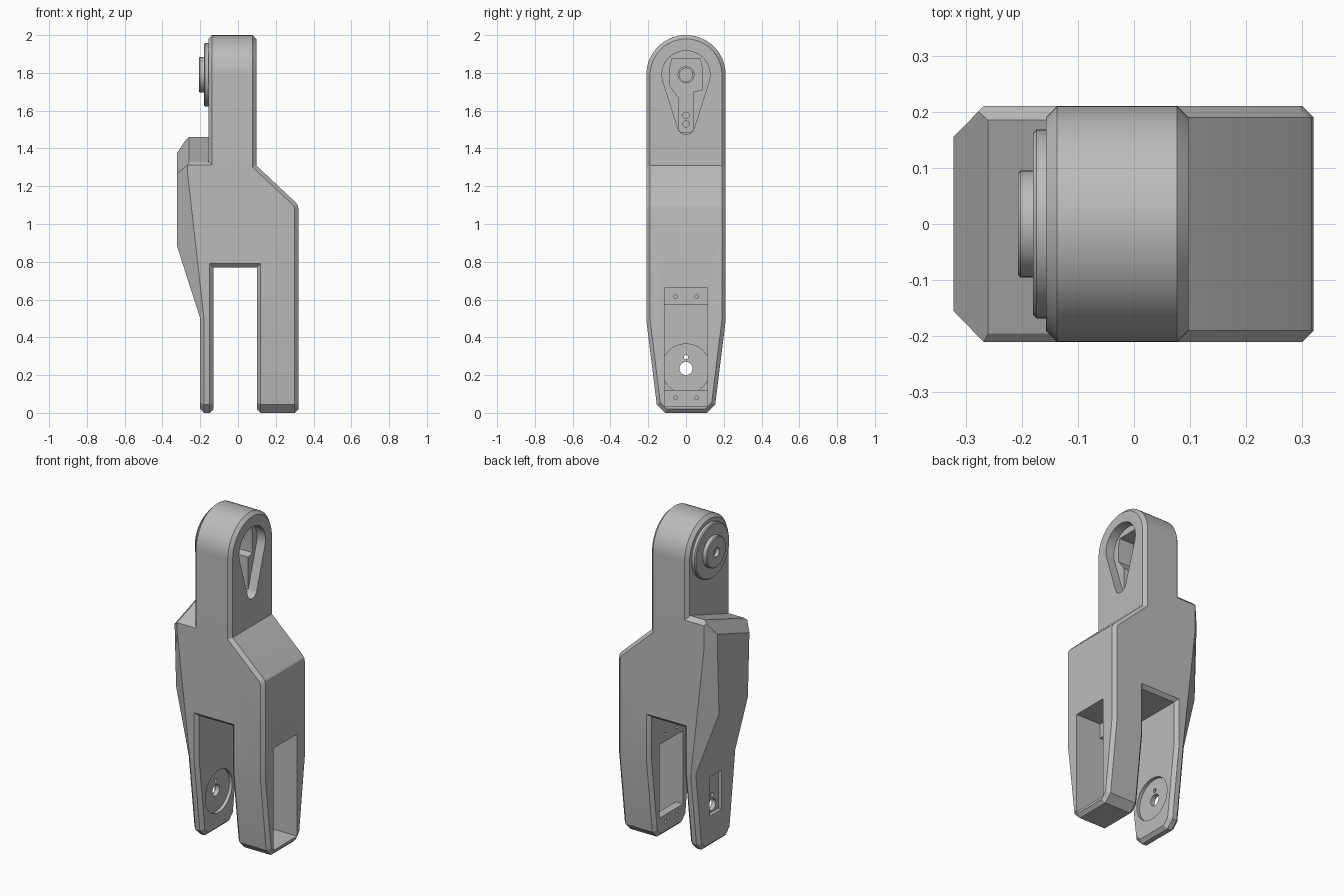
import bpy, bmesh, math
from mathutils import Vector

if "Cube" in bpy.data.objects:
    bpy.data.objects.remove(bpy.data.objects["Cube"])

grey = bpy.data.materials.new("machined_grey")
grey.diffuse_color = (0.5, 0.5, 0.5, 1)
grey.use_nodes = True
grey.node_tree.nodes["Principled BSDF"].inputs["Base Color"].default_value = grey.diffuse_color


def make(name, bm):
    bmesh.ops.recalc_face_normals(bm, faces=bm.faces[:])
    me = bpy.data.meshes.new(name)
    bm.to_mesh(me)
    bm.free()
    me.materials.append(grey)
    ob = bpy.data.objects.new(name, me)
    bpy.context.collection.objects.link(ob)
    return ob


def loft(name, rings):
    """Closed solid through rings of equal point count."""
    bm = bmesh.new()
    vs = [[bm.verts.new(p) for p in r] for r in rings]
    n = len(vs[0])
    for a, b in zip(vs, vs[1:]):
        for i in range(n):
            j = (i + 1) % n
            bm.faces.new((a[i], a[j], b[j], b[i]))
    bm.faces.new(vs[0])
    bm.faces.new(vs[-1][::-1])
    return make(name, bm)


def prism_x(name, pts, a, b):
    return loft(name, [[(x, y, z) for y, z in pts] for x in (a, b)])


def prism_y(name, pts, a, b):
    return loft(name, [[(x, y, z) for x, z in pts] for y in (a, b)])


def arc(cy, cz, r, a0, a1, n):
    return [(cy + r * math.cos(math.radians(a0 + (a1 - a0) * i / n)),
             cz + r * math.sin(math.radians(a0 + (a1 - a0) * i / n)))
            for i in range(n + 1)]


def circle(cy, cz, r, n=32):
    return arc(cy, cz, r, 0, 360, n)[:-1]


def rect(w, z0, z1):
    return [(-w, z0), (w, z0), (w, z1), (-w, z1)]


def boolean(target, tool, op):
    m = target.modifiers.new("cut", 'BOOLEAN')
    m.operation, m.solver, m.object = op, 'EXACT', tool
    bpy.context.view_layer.objects.active = target
    bpy.ops.object.modifier_apply(modifier=m.name)
    bpy.data.objects.remove(tool)


def cut(target, pts, a, b):
    boolean(target, prism_x("cutter", pts, a, b), 'DIFFERENCE')


def lathe_x(name, profile, cz, n=48):
    """Spin an (x, radius) profile about the x direction at height cz."""
    bm = bmesh.new()
    vs = [bm.verts.new((x, 0, cz + r)) for x, r in profile]
    es = [bm.edges.new(p) for p in zip(vs, vs[1:])]
    bmesh.ops.spin(bm, geom=vs + es, cent=(0, 0, cz), axis=(1, 0, 0),
                   angle=math.tau, steps=n, use_duplicate=False)
    bmesh.ops.remove_doubles(bm, verts=bm.verts[:], dist=1e-4)
    return make(name, bm)


# Forked body: front silhouette crossed with the side profile
body = prism_y("fork_body", [
    (-.2, 0), (-.13, 0), (-.13, .77), (.1, .77), (.1, 0), (.32, 0),
    (.32, 1.08), (.316, 1.1), (.305, 1.115), (.097, 1.31), (.097, 2.1),
    (-.157, 2.1), (-.157, 1.3), (-.2, 1.3)], -.4, .4)
side = arc(0, 1.79, .21, 0, 180, 36) + [
    (-.21, .49), (-.155, .045), (-.11, 0), (.11, 0), (.155, .045), (.21, .49)]
# Bottom of the side profile reaches just level with the feet
boolean(body, prism_x("side_profile", side, -.6, .6), 'INTERSECT')

# Chamfer on every outer corner of the body
bm = bmesh.new()
bm.from_mesh(body.data)
bmesh.ops.remove_doubles(bm, verts=bm.verts[:], dist=1e-4)
bmesh.ops.dissolve_limit(bm, angle_limit=.01, verts=bm.verts[:], edges=bm.edges[:])
sharp = [e for e in bm.edges if e.is_manifold and e.is_convex
         and e.calc_face_angle(0) > math.radians(50)]
bmesh.ops.bevel(bm, geom=sharp, offset=.02, offset_type='OFFSET', segments=1,
                profile=.5, affect='EDGES', clamp_overlap=False)
bm.to_mesh(body.data)
bm.free()

# Faceted bulge on the outer side, trimmed by a sloping top with chamfers
rings = []
for z, xin, xc, xo, yc in [(.5, -.16, -.18, -.2, .19), (.88, -.16, -.223, -.322, .14),
                           (1.28, -.135, -.268, -.322, .155), (1.6, -.135, -.268, -.322, .155)]:
    rings.append([(xin, -.21, z), (xc, -.21, z), (xo, -yc, z),
                  (xo, yc, z), (xc, .21, z), (xin, .21, z)])
bulge = loft("side_bulge", rings)
bm = bmesh.new()
bm.from_mesh(bulge.data)
for co, no in [((0, 0, 1.395), (0, -.35, 1)),
               ((-.26, 0, 1.395), (-.07, -.021, .06)),
               ((0, .185, 1.46), (0, 1, 1)),
               ((0, -.195, 1.327), (0, -1, 1))]:
    bmesh.ops.bisect_plane(bm, geom=bm.verts[:] + bm.edges[:] + bm.faces[:],
                           plane_co=co, plane_no=Vector(no).normalized(),
                           clear_outer=True)
    bmesh.ops.holes_fill(bm, edges=[e for e in bm.edges if e.is_boundary], sides=0)
bmesh.ops.recalc_face_normals(bm, faces=bm.faces[:])
bm.to_mesh(bulge.data)
bm.free()
boolean(body, bulge, 'UNION')

# Window in the thick leg, leaving two screw tabs on its inner side
cut(body, rect(.115, .035, .66), .15, .5)
cut(body, rect(.115, .12, .57), .05, .2)
for y in (-.055, .055):
    for z in (.08, .615):
        cut(body, circle(y, z, .01, 12), .05, .2)

# Round seat, outer pocket and holes in the thin leg
cut(body, circle(0, .235, .13, 48), -.15, -.08)
cut(body, rect(.06, .19, .43), -.3, -.178)
cut(body, circle(0, .235, .035), -.3, -.1)
cut(body, circle(0, .295, .012, 12), -.3, -.1)

# Teardrop recess and deeper key-shaped pocket in the head
cut(body, arc(0, 1.79, .127, -17.7, 197.7, 36) + arc(0, 1.52, .045, 197.7, 342.3, 16),
    .04, .3)
cut(body, [(-.085, 1.83), (-.075, 1.875), (.075, 1.875), (.085, 1.83), (.085, 1.71),
           (.04, 1.7), (.04, 1.5), (.025, 1.485), (-.025, 1.485), (-.04, 1.5),
           (-.04, 1.67), (-.085, 1.73)], -.06, .06)
for z in (1.53, 1.575):
    cut(body, circle(0, z, .017, 16), -.08, 0)

# Stepped hub on the outside of the head
hub = lathe_x("stepped_hub", [
    (-.14, 0), (-.14, .168), (-.174, .168), (-.18, .162), (-.18, .095), (-.202, .095),
    (-.207, .09), (-.207, .028), (-.185, .028), (-.185, 0)], 1.79)

# Bearing ring inside the pocket
ring = lathe_x("bearing_ring", [
    (-.065, .035), (-.065, .045), (-.03, .045), (-.03, .035), (-.065, .035)], 1.79, 32)

# Smooth the curved walls and keep chamfers crisp
bpy.ops.object.select_all(action='DESELECT')
for ob in (body, hub, ring):
    ob.select_set(True)
bpy.context.view_layer.objects.active = body
bpy.ops.object.shade_smooth_by_angle(angle=math.radians(20))
